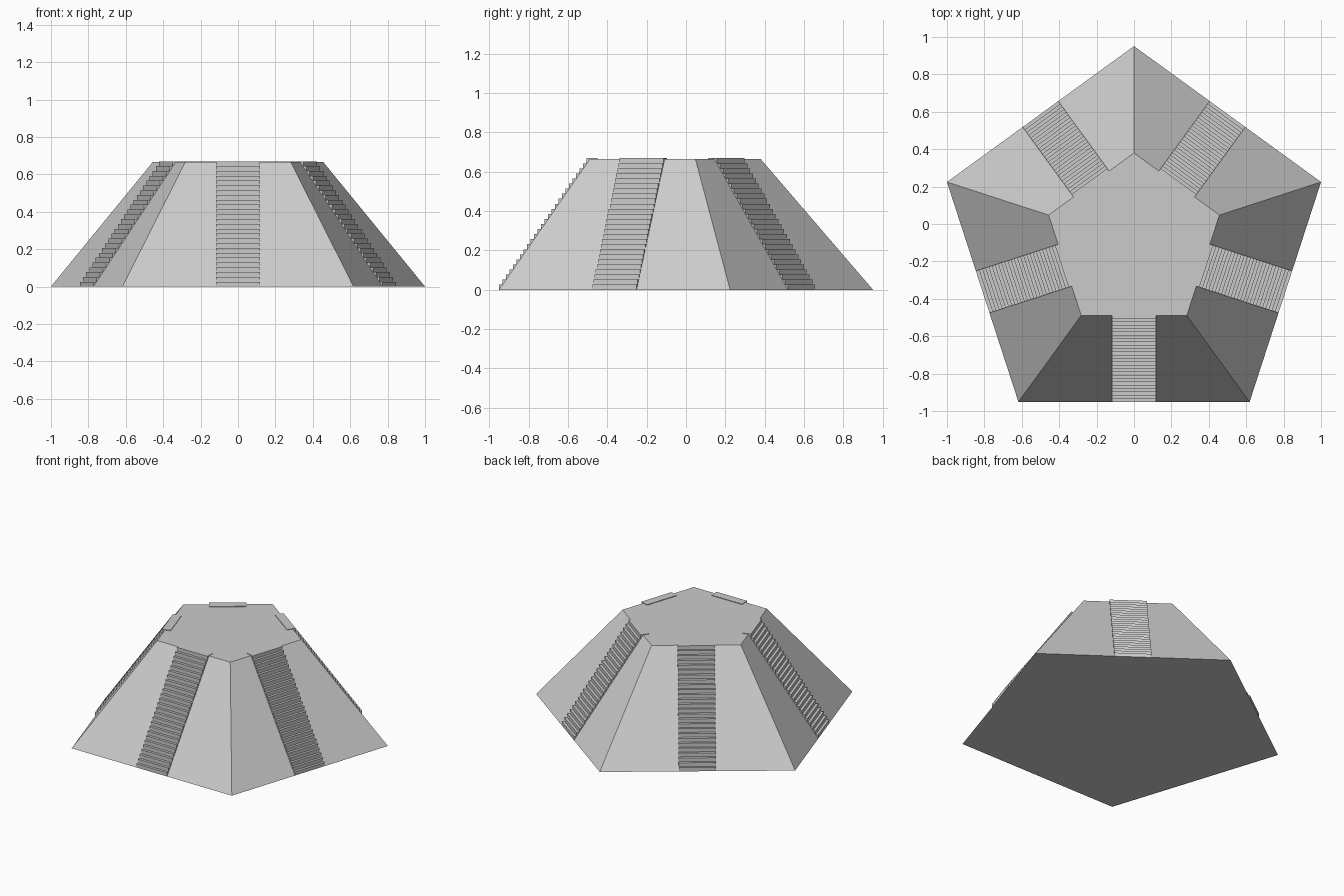
import bpy, bmesh
from math import sin, cos, pi
from mathutils import Matrix

if "Cube" in bpy.data.objects:
    bpy.data.objects.remove(bpy.data.objects["Cube"])

SIDES = 5
R_BASE, R_TOP, HEIGHT = 1.0515, 0.480, 0.665
CY = 0.951 - R_BASE                # pentagon centre in y
STEPS, STAIR_W, LIP = 26, 0.236, 0.004
AP_BASE, AP_TOP = R_BASE * cos(pi / SIDES), R_TOP * cos(pi / SIDES)


def make_object(name, bm):
    bmesh.ops.recalc_face_normals(bm, faces=bm.faces)
    mesh = bpy.data.meshes.new(name)
    bm.to_mesh(mesh)
    bm.free()
    obj = bpy.data.objects.new(name, mesh)
    bpy.context.collection.objects.link(obj)
    return obj


def prism(bm, lower, upper):
    a = [bm.verts.new(p) for p in lower]
    b = [bm.verts.new(p) for p in upper]
    bm.faces.new(a)
    bm.faces.new(b)
    n = len(a)
    for i in range(n):
        j = (i + 1) % n
        bm.faces.new((a[i], a[j], b[j], b[i]))


def ring(radius, z):
    return [(radius * sin(2 * pi * i / SIDES),
             CY + radius * cos(2 * pi * i / SIDES), z) for i in range(SIDES)]


# Truncated five-sided body
bm = bmesh.new()
prism(bm, ring(R_BASE, 0), ring(R_TOP, HEIGHT))
make_object("pyramid_body", bm)

# Stepped side profile, risers standing on the sloping face
rise = (HEIGHT + LIP) / STEPS
run = (AP_BASE - AP_TOP) / STEPS
profile = []
for i in range(STEPS):
    y = -AP_BASE + i * run
    profile += [(y, i * rise), (y, (i + 1) * rise)]
profile += [(-AP_TOP + 0.04, HEIGHT + LIP), (-AP_TOP + 0.04, HEIGHT - 0.03),
            (-AP_BASE + 0.06, 0)]

# One staircase in the middle of every face
for k in range(SIDES):
    bm = bmesh.new()
    w = STAIR_W / 2
    prism(bm, [(-w, y, z) for y, z in profile], [(w, y, z) for y, z in profile])
    bm.transform(Matrix.Translation((0, CY, 0)) @
                 Matrix.Rotation(2 * pi * k / SIDES, 4, 'Z'))
    make_object(f"staircase_{k + 1}", bm)
